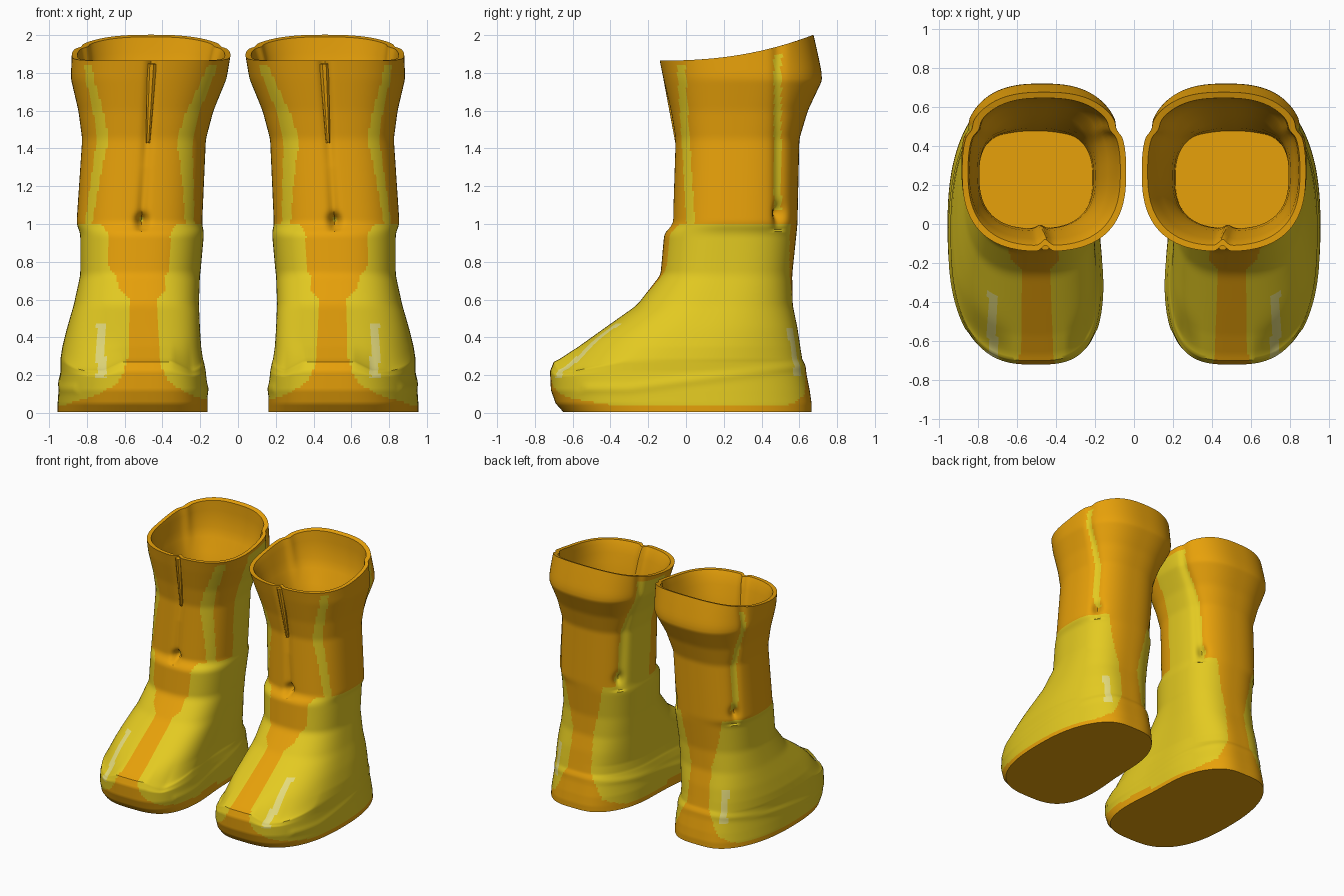
import bpy, bmesh, math
from mathutils import Vector

if "Cube" in bpy.data.objects:
    bpy.data.objects.remove(bpy.data.objects["Cube"])

N = 176  # vertices round each ring


def material(name, rgb):
    m = bpy.data.materials.new(name)
    m.diffuse_color = (*rgb, 1)
    m.use_nodes = True
    m.node_tree.nodes["Principled BSDF"].inputs["Base Color"].default_value = m.diffuse_color
    return m


MATS = [material("orange", (0.80, 0.355, 0.003)),
        material("yellow", (0.77, 0.59, 0.015)),
        material("pale_yellow", (0.77, 0.70, 0.20))]

# Ring profile of the boot: z, front y, back y, inner x, outer x
KEYS = [
    (0.005, -0.65, 0.665, 0.155, 0.955), (0.05, -0.69, 0.665, 0.155, 0.955),
    (0.12, -0.715, 0.655, 0.155, 0.95), (0.22, -0.72, 0.635, 0.165, 0.94),
    (0.27, -0.70, 0.62, 0.175, 0.94), (0.285, -0.67, 0.615, 0.18, 0.94),
    (0.35, -0.57, 0.605, 0.19, 0.93), (0.45, -0.43, 0.59, 0.195, 0.905),
    (0.57, -0.26, 0.565, 0.20, 0.87), (0.73, -0.135, 0.562, 0.20, 0.835),
    (0.95, -0.115, 0.585, 0.18, 0.835), (1.0, -0.07, 0.59, 0.19, 0.855),
    (1.45, -0.055, 0.60, 0.17, 0.825), (1.6, -0.08, 0.645, 0.13, 0.845),
    (1.77, -0.12, 0.725, 0.06, 0.885), (1.865, -0.14, 0.675, 0.04, 0.88)]

# Half width of the orange strips down the front and the back: z, width
FRONT = [(0.04, 0.42), (0.1, 0.24), (0.15, 0.15), (0.2, 0.11), (0.3, 0.08), (0.6, 0.075),
         (0.65, 0.12), (0.73, 0.13), (0.76, 0.16), (0.95, 0.165), (1.0, 0.2)]
BACK = [(0.04, 0.3), (0.1, 0.2), (0.3, 0.1), (0.6, 0.09), (0.8, 0.14), (1.0, 0.18)]


def lerp_table(table, z):
    for a, b in zip(table, table[1:]):
        if z <= b[0]:
            f = max(0, (z - a[0]) / (b[0] - a[0]))
            return [p + (q - p) * f for p, q in zip(a, b)]
    return list(table[-1])


def profile(z):
    """Ring size at height z, softened a little above the toe."""
    w = 0 if z < 0.35 else min(z - 0.35, 0.02, 1.865 - z)
    rows = [lerp_table(KEYS, z + w * k / 3) for k in range(-3, 4)]
    return [sum(col) / 7 for col in zip(*rows)][1:]


def bell(d, w):
    return math.exp(-(d / w) ** 2)


def clamp(t):
    return max(0.0, min(1.0, t))


def ring(z, inset=0.0, back=0.0):
    """One rounded-square ring; the foot narrows at the heel and turns in at the toe."""
    yf, yb, xi, xo = profile(z)
    yf, yb = yf + inset, yb - inset - back
    cx, cy, rx, ry = (xi + xo) / 2, (yf + yb) / 2, (xo - xi) / 2 - inset, (yb - yf) / 2
    foot = clamp((0.75 - z) / 0.4)
    pts = []
    for i in range(N):
        t = 2 * math.pi * i / N
        c, s = math.cos(t), math.sin(t)
        n = 2.6 + (0.9 if s > 0 else 0.4) * foot
        r = (abs(c) ** n + abs(s) ** n) ** (-1 / n)
        u, v = c * r, s * r
        hx = rx * (1 - foot * 0.25 * max(0, v) ** 2)
        x = cx + u * hx - foot * 0.05 * min(0, v) ** 2
        y = cy + v * ry
        if u < 0:  # waist of the foot on the inner side
            x += foot * 0.025 * bell(v - 0.1, 0.4)
        push = 0
        if z >= 0.97:
            # Front crease with a small pit at its foot
            if v < -0.6:
                x0 = 0.51 - (z - 1) * 0.065
                push += 0.035 * bell(x - x0, 0.025) * min(1, 0.35 + abs(z - 1.3))
                push += 0.06 * bell(x - x0, 0.03) * bell(z - 1.02, 0.03)
            # Back corner creases, each with a pit at its foot
            if v > 0:
                push += 0.015 * bell(y - 0.49, 0.03)
                push += 0.04 * bell(y - 0.50, 0.025) * bell(z - 1.06, 0.045)
        # Low welt ridge that climbs toward the heel
        if z < 0.4 and y > -0.55:
            push -= 0.006 * bell(z - (0.13 + 0.13 * max(0, y + 0.3)), 0.025)
        d = Vector((cx - x, cy - y)).normalized()
        x, y = x + d.x * push, y + d.y * push
        # Rim rises toward the back, toe cap edge droops at its sides
        lift = max(0, (z - 1.77) / 0.095) * 0.135 * max(0, (y + 0.14) / 0.81) ** 2.3
        droop = min(0.10, max(0, abs(x - 0.48) - 0.13)) * clamp((-v - 0.45) / 0.4)
        pts.append((x, y, z + lift - bell(z - 0.28, 0.07) * 0.5 * droop))
    return pts


def colour(x, y, z, cx, cy):
    """Colour index of an outside face of the right-hand boot."""
    outer, front = x > cx, y < cy
    if z < 0.04:
        return 0
    if z < 1.0:
        if front and 0.2 < z < 0.48 and abs(x - 0.725) < 0.024:
            return 2
        if not front and outer and 0.2 < z < 0.45:
            if abs(x - 0.75 + (z - 0.2) * 0.05) < 0.024 and y > cy + 0.3:
                return 2
        if front:
            mid = 0.5 + 0.025 * clamp((z - 0.6) / 0.2)
            return 0 if abs(x - mid) < lerp_table(FRONT, z)[1] else 1
        return 0 if abs(x - 0.53) < lerp_table(BACK, z)[1] else 1
    if z > 1.84:
        return 0
    stripe = abs(y - 0.025 + (z - 1) * 0.06)
    step = 0.465 < y < 0.505 and z > 1.08
    if outer:
        return 1 if stripe < 0.022 or step else 0
    return 1 if stripe < 0.028 or 0.2 < y < 0.5 else 0


def build_boot(name, side):
    bm = bmesh.new()
    # Outside levels: every key height plus even steps between
    zs = []
    for a, b in zip(KEYS, KEYS[1:]):
        k = max(1, math.ceil((b[0] - a[0]) / 0.0125))
        zs += [a[0] + (b[0] - a[0]) * j / k for j in range(k)]
    zs.append(KEYS[-1][0])
    rows = [(z, 0.0, 0.0) for z in zs]
    # Inside levels: rolled rim, lining and floor
    rows += [(1.865, 0.03, 0), (1.83, 0.04, 0.01), (1.77, 0.045, 0.04), (1.7, 0.045, 0.04),
             (1.6, 0.045, 0.04), (1.5, 0.04, 0.05), (1.4, 0.035, 0.06), (1.3, 0.035, 0.07)]
    rings = [[bm.verts.new((side * x, y, z)) for x, y, z in ring(*row)] for row in rows]
    for k in range(len(rings) - 1):
        za = (rows[k][0] + rows[k + 1][0]) / 2
        yf, yb, xi, xo = profile(za)
        for i in range(N):
            j = (i + 1) % N
            f = bm.faces.new((rings[k][i], rings[k][j], rings[k + 1][j], rings[k + 1][i]))
            c = f.calc_center_median()
            if k + 1 < len(zs):
                f.material_index = colour(side * c.x, c.y, za, (xi + xo) / 2, (yf + yb) / 2)
    bm.faces.new(rings[0])
    bm.faces.new(rings[-1])
    bmesh.ops.recalc_face_normals(bm, faces=bm.faces)
    finish(bm, name)


def build_fold(name, side):
    """Tapered fold lying in the upper part of the front crease."""
    a, b = Vector((side * 0.455, -0.11, 1.85)), Vector((side * 0.477, -0.045, 1.43))
    bm = bmesh.new()
    bmesh.ops.create_cone(bm, cap_ends=True, segments=8, radius1=0.012, radius2=0.026,
                          depth=(a - b).length)
    rot = (a - b).to_track_quat('Z', 'Y')
    for v in bm.verts:
        v.co = rot @ v.co + (a + b) / 2
    finish(bm, name)


def finish(bm, name):
    me = bpy.data.meshes.new(name)
    bm.to_mesh(me)
    bm.free()
    for m in MATS:
        me.materials.append(m)
    ob = bpy.data.objects.new(name, me)
    bpy.context.collection.objects.link(ob)
    bpy.ops.object.select_all(action='DESELECT')
    ob.select_set(True)
    bpy.context.view_layer.objects.active = ob
    bpy.ops.object.shade_smooth_by_angle(angle=math.radians(40))


for label, side in (("right", 1), ("left", -1)):
    build_boot(label + "_boot", side)
    build_fold(label + "_front_fold", side)
